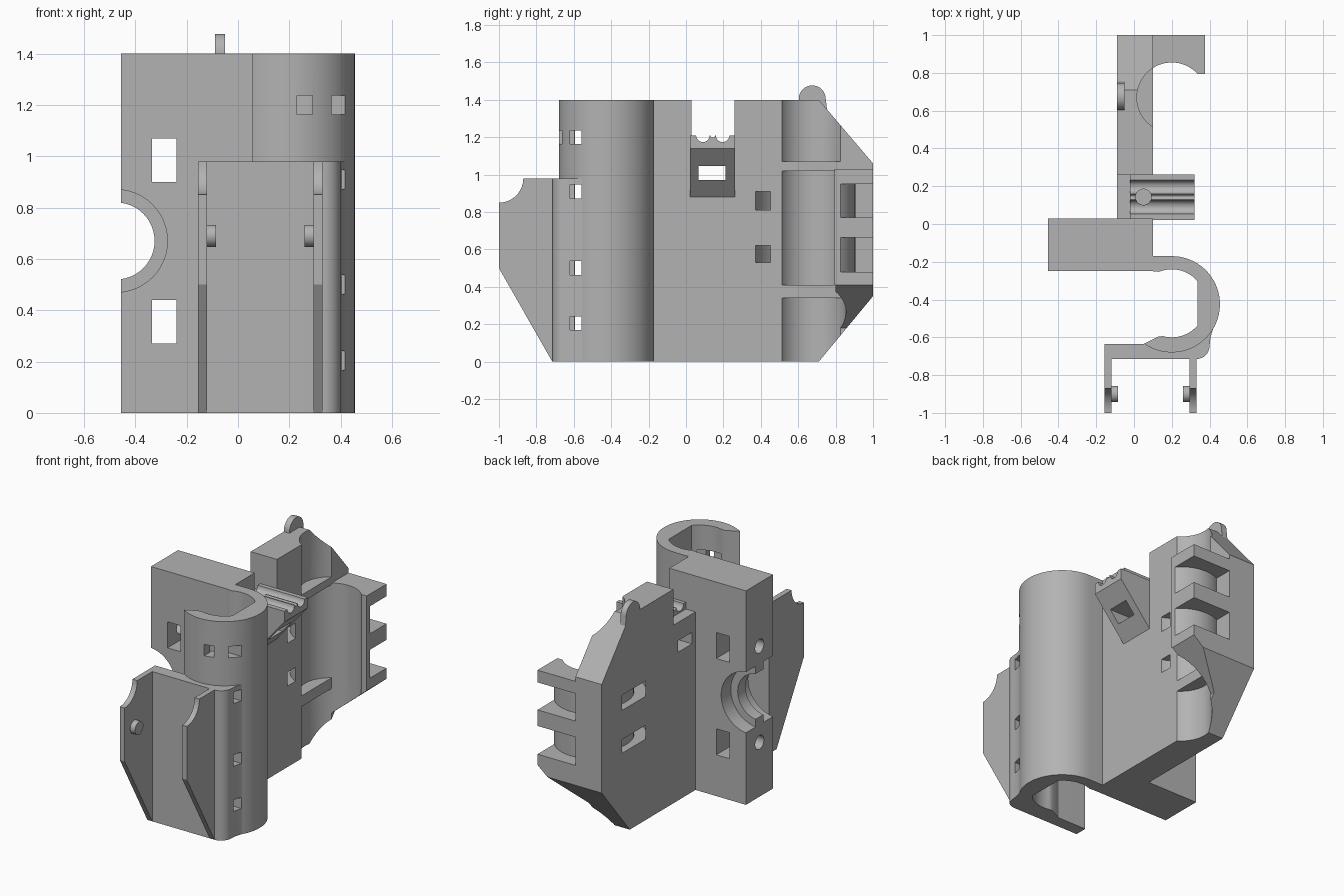
import bpy, bmesh
from math import radians, cos, sin

cube = bpy.data.objects.get("Cube")
if cube:
    bpy.data.objects.remove(cube, do_unlink=True)

GREY = (0.45, 0.45, 0.45, 1)
mat = bpy.data.materials.new("plain grey")
mat.use_nodes = True
mat.diffuse_color = GREY
mat.node_tree.nodes["Principled BSDF"].inputs["Base Color"].default_value = GREY
parts = []


def arc(cx, cy, r, a0, a1, n=24):
    """Points on an arc, angles in degrees."""
    angles = [radians(a0 + (a1 - a0) * i / n) for i in range(n + 1)]
    return [(cx + r * cos(a), cy + r * sin(a)) for a in angles]


def circle(cx, cy, r, n=48):
    return arc(cx, cy, r, 0, 360, n)[:-1]


def rect(a0, a1, b0, b1):
    return [(a0, b0), (a1, b0), (a1, b1), (a0, b1)]


def prism(name, pts, axis, lo, hi):
    """Extrude a profile along an axis; profile is (x,y), (y,z) or (x,z)."""
    place = {"z": lambda p, t: (p[0], p[1], t),
             "x": lambda p, t: (t, p[0], p[1]),
             "y": lambda p, t: (p[0], t, p[1])}[axis]
    bm = bmesh.new()
    a = [bm.verts.new(place(p, lo)) for p in pts]
    b = [bm.verts.new(place(p, hi)) for p in pts]
    bm.faces.new(a)
    bm.faces.new(b)
    for i in range(len(pts)):
        j = (i + 1) % len(pts)
        bm.faces.new((a[i], a[j], b[j], b[i]))
    bmesh.ops.recalc_face_normals(bm, faces=bm.faces)
    mesh = bpy.data.meshes.new(name)
    bm.to_mesh(mesh)
    bm.free()
    mesh.materials.append(mat)
    obj = bpy.data.objects.new(name, mesh)
    bpy.context.scene.collection.objects.link(obj)
    return obj


def part(*args):
    obj = prism(*args)
    parts.append(obj)
    return obj


def cut(obj, *cutters):
    """Subtract cutter prisms (profile, axis, lo, hi) from an object."""
    for spec in cutters:
        tool = prism("cutter", *spec)
        tool.hide_render = True
        mod = obj.modifiers.new("cut", "BOOLEAN")
        mod.operation = "DIFFERENCE"
        mod.solver = "EXACT"
        mod.object = tool
        bpy.context.view_layer.update()
        dg = bpy.context.evaluated_depsgraph_get()
        mesh = bpy.data.meshes.new_from_object(obj.evaluated_get(dg))
        obj.modifiers.clear()
        obj.data = mesh
        bpy.data.objects.remove(tool, do_unlink=True)


# Main block with round side notch, nut windows and screw holes
block = part("main_block", rect(-0.455, 0.1, -0.25, 0.03), "z", 0, 1.4)
cut(block,
    (circle(-0.475, 0.67, 0.15), "y", -0.4, 0.2),
    (circle(-0.475, 0.67, 0.2), "y", -0.4, -0.15),
    (circle(-0.475, 0.67, 0.2), "y", -0.07, 0.2))
for z in (0.355, 0.985):
    cut(block,
        (rect(-0.335, -0.24, z - 0.085, z + 0.085), "y", -0.4, 0.2),
        (circle(-0.11, z, 0.045, 24), "x", -0.6, -0.28))

# Front bearing clamp, a C-shaped sleeve with tie slots
sleeve = ([(0.1, -0.25), (0.1, -0.17)]
          + arc(0.2, -0.425, 0.255, 90, -125, 40)
          + [(0.13, -0.595)]
          + arc(0.2, -0.42, 0.18, -105, -41, 10)
          + arc(0.2, -0.42, 0.18, 41, 112, 12))
clamp = part("front_bearing_clamp", sleeve, "z", 0, 1.4)

# Front plate with rounded corner
plate = part("front_plate",
             [(-0.155, -0.715)] + arc(0.33, -0.645, 0.07, -90, 0, 8)
             + [(0.405, -0.6), (0.42, -0.55), (0.36, -0.57), (0.2, -0.64),
                (0.05, -0.635), (-0.155, -0.635)], "z", 0, 0.98)
for z in (0.205, 0.5, 0.91, 1.2):
    slot = (rect(-0.62, -0.56, z - 0.037, z + 0.037), "x", 0.16, 0.6)
    cut(clamp, slot)
    if z < 1:
        cut(plate, slot)
cut(clamp, (rect(0.23, 0.29, 1.163, 1.237), "y", -0.8, -0.5))

# Front flanges with inward pins
flange = ([(-0.715, 0), (-1, 0.5)] + arc(-1, 0.98, 0.13, -90, 0, 14)
          + [(-0.715, 0.98)])
for side, x, pin in (("right", -0.155, -0.12), ("left", 0.295, 0.26)):
    part(side + "_flange", flange, "x", x, x + 0.035)
    part(side + "_pin", circle(-0.9, 0.69, 0.043, 32), "x", pin, pin + 0.035)

# Rear plate with sloped corners
rear = part("rear_plate",
            [(0.03, 0), (0.71, 0), (1, 0.35), (1, 1.06), (0.71, 1.4),
             (0.26, 1.4), (0.26, 1.165), (0.03, 1.165)], "x", -0.09, 0.1)
window = (rect(0.067, 0.21, 0.97, 1.045), "x", -0.3, 0.6)
cut(rear, window, (rect(-0.02, 0.3, 0.88, 1.3), "y", 0, 0.26))

# Rear bearing seats, separated by flat shelves
RX, RY = 0.2, 0.67
for lo, hi in ((-0.1, 0.34), (0.41, 1.02), (1.07, 1.6)):
    cut(rear, (circle(RX, RY, 0.185, 64), "z", lo, hi))

# Curved tie channels through the rear plate
channel = arc(RX, RY, 0.315, 60, 300, 40) + arc(RX, RY, 0.24, 300, 60, 40)
for lo, hi in ((0.53, 0.62), (0.81, 0.91)):
    cut(rear, (channel, "z", lo, hi))

# Rear hook with gaps that leave three fingers and a thin shell
hook = part("rear_fingers", rect(0.1, 0.375, 0.795, 1), "z", 0.41, 1.03)
gap = arc(RX, RY, 0.235, 115, 32, 20) + [(0.5, 0.79), (0.5, 1.1), (0.1, 1.1)]
cut(hook, (circle(RX, RY, 0.185, 64), "z", 0, 2),
    (gap, "z", 0.48, 0.665), (gap, "z", 0.77, 0.95))

# Sloped support under the lowest finger
wedge = part("finger_support", [(0.1, 0.41), (0.375, 0.41), (0.1, 0.18)],
             "y", 0.8, 1)
cut(wedge, (circle(RX, RY, 0.185, 64), "z", 0, 2),
    ([(0.6, -0.133), (1.1, -0.133), (1.1, 0.471)], "x", -0.3, 0.6))

# Belt clamp with grooved top, nut window and screw hole
belt = part("belt_clamp", [(-0.02, 0.88), (0.1, 0.88), (0.32, 1.14),
                           (0.32, 1.21), (-0.02, 1.21)], "y", 0.022, 0.262)
cut(belt, window, (circle(0.05, 0.143, 0.042, 24), "z", 1, 1.4))
for y, r in ((0.09, 0.036), (0.143, 0.012), (0.196, 0.036)):
    cut(belt, (circle(y, 1.21, r, 24), "x", -0.2, 0.5))

# Rounded tab on top of the rear plate
part("top_tab", arc(0.675, 1.405, 0.072, 0, 180, 20)
     + [(0.603, 1.35), (0.755, 1.34)], "x", -0.09, -0.05)

# Smooth shading with sharp edges kept
bpy.ops.object.select_all(action="DESELECT")
for obj in parts:
    obj.select_set(True)
bpy.context.view_layer.objects.active = parts[0]
bpy.ops.object.shade_smooth_by_angle(angle=radians(25))
